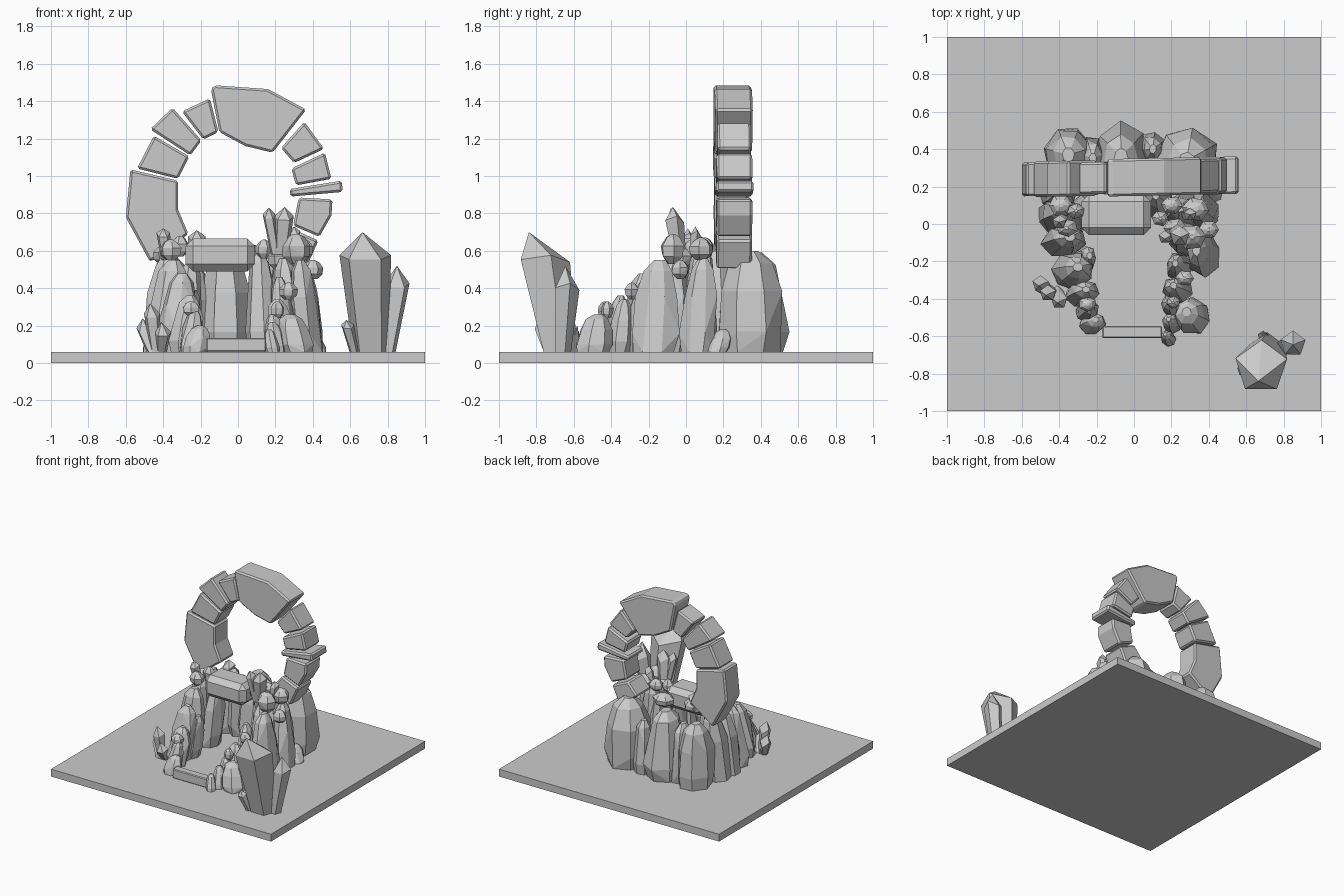
import bpy, bmesh, math, random
from mathutils import Vector

default_cube = bpy.data.objects.get("Cube")
if default_cube:
    bpy.data.objects.remove(default_cube, do_unlink=True)

# One plain stone colour for everything
stone = bpy.data.materials.new("stone grey")
stone.use_nodes = True
grey = (0.6, 0.6, 0.6, 1)
stone.diffuse_color = grey
for node in stone.node_tree.nodes:
    if node.type == "BSDF_PRINCIPLED":
        node.inputs["Base Color"].default_value = grey

GROUND = 0.06
random.seed(7)


def finish(bm, name, bevel=0):
    """Turn a bmesh into a flat shaded object, optionally with chamfered edges."""
    bmesh.ops.recalc_face_normals(bm, faces=bm.faces)
    mesh = bpy.data.meshes.new(name)
    bm.to_mesh(mesh)
    bm.free()
    mesh.materials.append(stone)
    obj = bpy.data.objects.new(name, mesh)
    bpy.context.collection.objects.link(obj)
    if bevel:
        modifier = obj.modifiers.new("chamfer", "BEVEL")
        modifier.width = bevel
        modifier.segments = 1
    return obj


def box(name, low, high, bevel=0):
    bm = bmesh.new()
    bmesh.ops.create_cube(bm, size=1)
    low, high = Vector(low), Vector(high)
    for v in bm.verts:
        v.co = (low + high) / 2 + v.co * (high - low)
    return finish(bm, name, bevel)


def hull(bm, name):
    """Wrap the points in a convex faceted skin with large merged facets."""
    result = bmesh.ops.convex_hull(bm, input=bm.verts)
    loose = [e for e in result["geom_interior"] if isinstance(e, bmesh.types.BMVert)]
    bmesh.ops.delete(bm, geom=loose, context="VERTS")
    bmesh.ops.dissolve_limit(bm, angle_limit=math.radians(9),
                             verts=bm.verts, edges=bm.edges)
    return finish(bm, name)


# Outline of a boulder: (height fraction, radius fraction)
TALL = [(0, .88), (.2, 1), (.6, .9), (.88, .62), (1, .25)]
ROUND = [(0, .4), (.25, .9), (.6, 1), (.88, .6), (1, .2)]


def rock(name, x, y, rx, ry, height, z=GROUND, lean=(0, 0), profile=TALL, sides=7):
    bm = bmesh.new()
    turn = random.uniform(0, math.tau)
    for t, r in profile:
        for i in range(sides):
            a = turn + math.tau * i / sides
            k = r * random.uniform(.9, 1.06)
            bm.verts.new((x + rx * k * math.cos(a) + lean[0] * t,
                          y + ry * k * math.sin(a) + lean[1] * t,
                          z + height * t))
    return hull(bm, name)


def crystal(name, base, shoulder, tip, base_r, shoulder_r, sides=5):
    """Pointed prism that widens to a shoulder and ends in a tip."""
    bm = bmesh.new()
    for centre, r in ((base, base_r), (shoulder, shoulder_r)):
        for i in range(sides):
            a = math.tau * i / sides + .3
            lift = .02 * math.cos(2 * a) if centre is shoulder else 0
            bm.verts.new(Vector(centre) + Vector((r * math.cos(a), r * math.sin(a), lift)))
    bm.verts.new(tip)
    bmesh.ops.convex_hull(bm, input=bm.verts)
    return finish(bm, name)


def arch_block(name, outline, half_depth=.095):
    """Front outline (x, z) extruded along y; the ring is turned slightly."""
    bm = bmesh.new()
    face = bm.faces.new([bm.verts.new((x, .25 - half_depth + .02 * x, z)) for x, z in outline])
    pushed = bmesh.ops.extrude_face_region(bm, geom=[face])["geom"]
    for v in pushed:
        if isinstance(v, bmesh.types.BMVert):
            v.co.y += 2 * half_depth
    return finish(bm, name, .012)


# Ground slab
box("ground_slab", (-1, -1, 0), (1, 1, GROUND))

# Stone ring, from lower right side over the top
arch_block("ring_big_side", [(-.575, 1.035), (-.32, .975), (-.32, .82),
                             (-.265, .69), (-.47, .54), (-.6, .78)], .09)
arch_block("ring_upper_side", [(-.45, 1.215), (-.26, 1.105), (-.32, .985), (-.54, 1.04)])
arch_block("ring_shoulder", [(-.35, 1.365), (-.195, 1.19), (-.255, 1.11), (-.47, 1.25)])
arch_block("ring_small_wedge", [(-.15, 1.415), (-.105, 1.235), (-.185, 1.195), (-.3, 1.345)], .085)
arch_block("ring_keystone", [(-.145, 1.465), (-.1, 1.235), (.04, 1.16), (.185, 1.125),
                             (.365, 1.355), (.16, 1.465), (-.125, 1.485)], .1)
arch_block("ring_left_shoulder", [(.355, 1.29), (.46, 1.145), (.3, 1.07), (.23, 1.15)], .09)
arch_block("ring_left_upper", [(.465, 1.125), (.5, .985), (.31, .95), (.285, 1.04)])
arch_block("ring_left_thin", [(.555, .975), (.56, .915), (.28, .89), (.275, .93)], .1)
arch_block("ring_left_lower", [(.325, .885), (.505, .875), (.5, .79), (.435, .675), (.295, .735)])
arch_block("ring_left_foot", [(.285, .72), (.43, .655), (.36, .5), (.2, .62)])

# Doorway: heavy lintel and low sill
lintel = box("lintel", (-.28, -.06, .49), (.09, .16, .665), .04)
box("door_sill", (-.17, -.61, GROUND), (.15, -.545, .135), .006)

# Back boulders
rock("back_boulder_right", -.35, .37, .14, .17, .5)
rock("back_boulder_middle", -.07, .36, .15, .19, .53)
rock("back_boulder_left", .28, .34, .18, .19, .54)
rock("back_wedge_left", .1, .4, .08, .1, .42)
rock("back_wedge_right", -.22, .35, .08, .13, .46)

# Side walls, stepping down from the back to the door: x, y, rx, ry, height
right_wall = [
    (-.42, .17, .1, .12, .54), (-.43, .04, .1, .1, .52), (-.39, -.1, .12, .09, .49),
    (-.28, .05, .08, .1, .5), (-.34, -.26, .11, .1, .42), (-.27, -.2, .06, .08, .33),
    (-.29, -.38, .09, .07, .3), (-.26, -.47, .06, .06, .22), (-.23, -.54, .07, .06, .14),
]
left_wall = [
    (.39, .06, .08, .1, .5), (.28, .06, .1, .1, .56), (.13, .13, .09, .12, .54),
    (.38, -.17, .09, .13, .49), (.28, -.09, .09, .1, .5), (.25, -.24, .07, .08, .4),
    (.24, -.36, .08, .07, .28), (.21, -.45, .06, .06, .2), (.32, -.5, .1, .1, .2),
    (.21, -.54, .05, .05, .16), (.19, -.62, .04, .04, .12), (.43, .17, .05, .06, .12),
]
for side, wall in (("right", right_wall), ("left", left_wall)):
    for number, spec in enumerate(wall, 1):
        rock(f"{side}_wall_rock_{number}", *spec, lean=(-.12 * spec[0], .03))

# Small loose stones resting on the walls: x, y, z, radius, height
loose_stones = [
    (-.36, -.02, .55, .06, .11), (-.31, .07, .57, .05, .11), (-.39, .1, .53, .07, .1),
    (.31, -.07, .53, .08, .16), (.33, .08, .55, .08, .12), (.14, .03, .56, .05, .1),
    (.2, .1, .58, .06, .09), (.22, -.02, .5, .06, .12), (-.2, .2, .55, .07, .1),
    (.05, .22, .54, .09, .1), (.27, -.29, .34, .05, .09), (.21, -.42, .24, .04, .09),
    (.4, -.03, .45, .06, .1), (-.25, -.43, .25, .05, .08),
]
for number, (x, y, z, r, h) in enumerate(loose_stones, 1):
    rock(f"loose_stone_{number}", x, y, r, r * .85, h, z, profile=ROUND, sides=6)

# Large crystal cluster at the front left corner
crystal("great_crystal", (.71, -.68, GROUND), (.68, -.765, .56), (.665, -.84, .7), .1, .145)
crystal("side_crystal", (.8, -.66, GROUND), (.85, -.64, .41), (.85, -.645, .52), .045, .07)
crystal("small_crystal_front", (.62, -.74, GROUND), (.585, -.78, .19), (.58, -.79, .23), .025, .035)
crystal("small_crystal_back", (.7, -.62, GROUND), (.69, -.6, .15), (.69, -.58, .2), .02, .03)

# Crystal cluster beside the right wall
for number, (dx, dy, top) in enumerate([(0, 0, .32), (-.04, .05, .24), (.06, -.04, .22)], 1):
    crystal(f"wall_crystal_{number}", (-.44 + dx / 2, -.36, GROUND),
            (-.46 + dx, -.37 + dy, top - .07), (-.47 + dx, -.38 + dy, top), .03, .045)

# Crystals on top of the walls
crystal("top_crystal_tall", (.2, -.05, .58), (.165, -.07, .78), (.165, -.08, .83), .025, .035)
crystal("top_crystal_wide", (.23, -.04, .58), (.245, -.065, .77), (.25, -.07, .835), .04, .055)
crystal("top_crystal_short", (.28, .05, .58), (.3, .05, .69), (.3, .05, .73), .03, .035)
crystal("top_crystal_right", (-.38, .03, .55), (-.4, .01, .68), (-.4, .01, .72), .03, .038)
crystal("top_crystal_back", (-.23, .19, .56), (-.22, .2, .66), (-.22, .2, .71), .04, .05)
